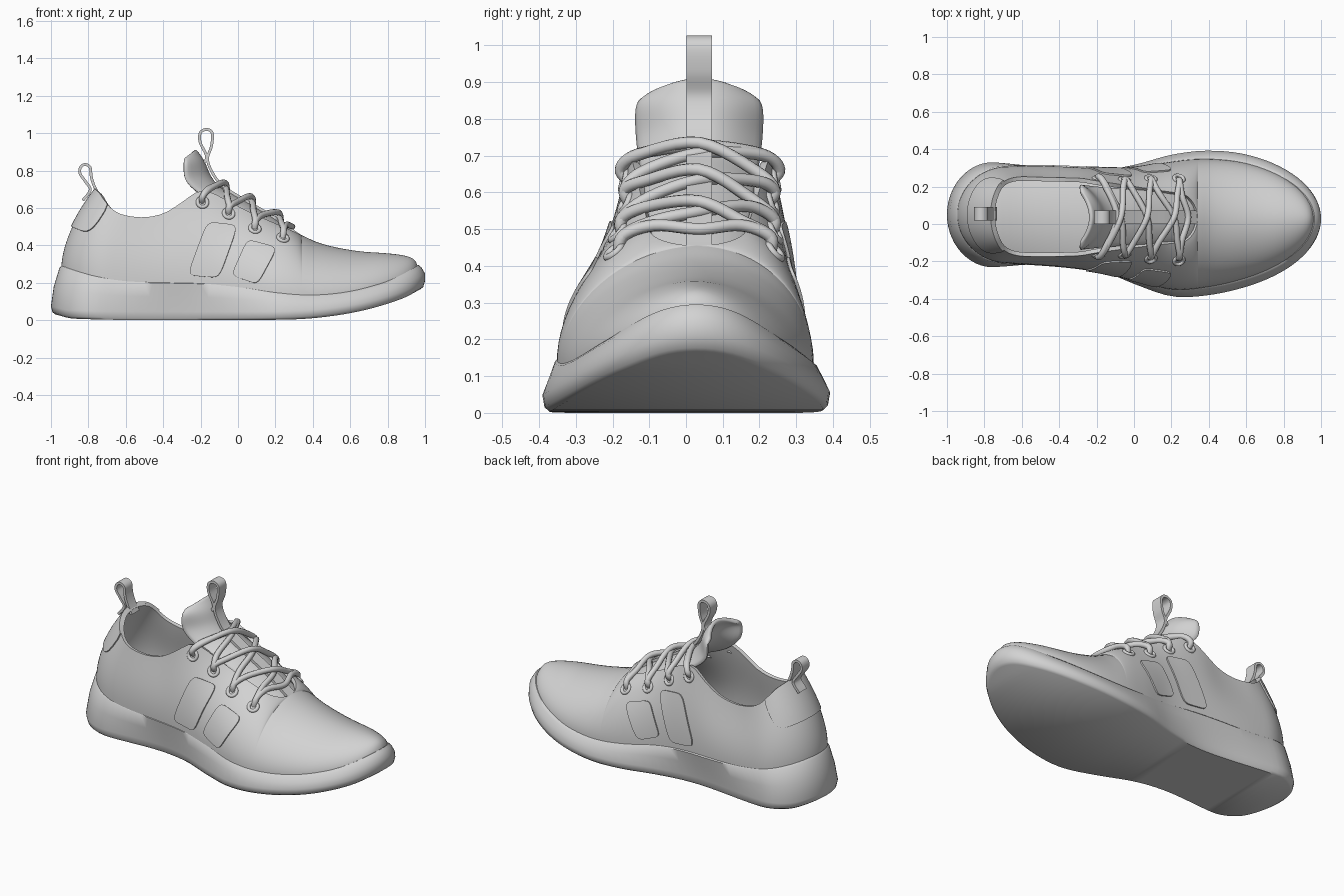
import bpy, bmesh, math
from mathutils import Vector

if "Cube" in bpy.data.objects:
    bpy.data.objects.remove(bpy.data.objects["Cube"])

GREY = bpy.data.materials.new("light_grey")
GREY.diffuse_color = (0.65, 0.65, 0.65, 1)
GREY.use_nodes = True
GREY.node_tree.nodes["Principled BSDF"].inputs["Base Color"].default_value = GREY.diffuse_color


def interp(tab, x):
    """Smooth interpolation through (x, value) pairs."""
    if x <= tab[0][0]:
        return tab[0][1]
    if x >= tab[-1][0]:
        return tab[-1][1]
    n = len(tab) - 1
    i = max(k for k in range(n) if tab[k][0] <= x)

    def slope(k):
        a, b = tab[max(k - 1, 0)], tab[min(k + 1, n)]
        return (b[1] - a[1]) / (b[0] - a[0])
    d = tab[i + 1][0] - tab[i][0]
    t = (x - tab[i][0]) / d
    return (tab[i][1] * (2*t**3 - 3*t*t + 1) + slope(i) * (d * (t**3 - 2*t*t + t))
            + tab[i + 1][1] * (3*t*t - 2*t**3) + slope(i + 1) * (d * (t**3 - t*t)))


def path(pts, n):
    tab = [(i, Vector(p)) for i, p in enumerate(pts)]
    return [interp(tab, i * (len(pts) - 1) / n) for i in range(n + 1)]


def cap(d, r):
    """Rounded end: 0 at the tip, 1 beyond distance r."""
    d = min(max(d, 0) / r, 1)
    return math.sqrt(max(0, 1 - (1 - d) ** 2))


def spaced(a, b, n):
    return [a + (b - a) * (1 - math.cos(math.pi * i / n)) / 2 for i in range(n + 1)]


def finish(ob, angle=50):
    bpy.ops.object.select_all(action='DESELECT')
    ob.select_set(True)
    bpy.context.view_layer.objects.active = ob
    bpy.ops.object.convert(target='MESH')
    bm = bmesh.new()
    bm.from_mesh(ob.data)
    bmesh.ops.recalc_face_normals(bm, faces=bm.faces)
    bm.to_mesh(ob.data)
    bm.free()
    ob.data.materials.clear()
    ob.data.materials.append(GREY)
    bpy.ops.object.shade_smooth_by_angle(angle=math.radians(angle))


def sheet(name, grids, thick=0, offset=0, closed=False, subsurf=0):
    """Join point grids (rows, flip) into one mesh, optionally thickened."""
    bm = bmesh.new()
    for rows, flip in grids:
        vs = [[bm.verts.new(p) for p in row] for row in rows]
        m = len(rows[0])
        for i in range(len(rows) - 1):
            for j in range(m if closed else m - 1):
                k = (j + 1) % m
                f = [vs[i][j], vs[i][k], vs[i + 1][k], vs[i + 1][j]]
                bm.faces.new(f[::-1] if flip else f)
    bmesh.ops.remove_doubles(bm, verts=bm.verts, dist=0.0003)
    me = bpy.data.meshes.new(name)
    bm.to_mesh(me)
    bm.free()
    ob = bpy.data.objects.new(name, me)
    bpy.context.collection.objects.link(ob)
    if thick:
        mod = ob.modifiers.new("thickness", 'SOLIDIFY')
        mod.thickness, mod.offset = thick, offset
    if subsurf:
        ob.modifiers.new("round", 'SUBSURF').levels = subsurf
    finish(ob)


# Shape tables along the length of the shoe
Z_BOT = [(-1, .03), (-.9, .008), (-.3, 0), (.3, .004), (.5, .02), (.7, .055), (.9, .115), (1, .165)]
Z_TOP = [(-1, .29), (-.9, .262), (-.8, .24), (-.6, .215), (-.2, .205), (0, .185), (.2, .155),
         (.4, .14), (.6, .155), (.8, .2), (.9, .24), (1, .295)]
W_FLARE = [(-1, .28), (-.75, .28), (-.4, .25), (-.2, .262), (0, .318), (.2, .378), (.4, .39), (1, .39)]
W_TOP = [(-1, .245), (-.6, .265), (-.2, .28), (0, .305), (.2, .345), (.4, .352), (1, .352)]
Y_MID = [(-1, .05), (-.6, .048), (-.4, .04), (-.2, .022), (0, -.002), (.2, -.008), (.4, .006), (.6, .018), (1, .028)]
Y_RIM = [(-1, .05), (-.5, .038), (-.1, .038), (.34, .03), (.6, .02), (1, .028)]
RIM_Z = [(-.945, .70), (-.88, .675), (-.8, .63), (-.74, .595), (-.66, .565), (-.52, .55), (-.4, .57),
         (-.3, .63), (-.22, .685), (-.15, .685), (-.05, .635), (.09, .565), (.24, .50), (.34, .455),
         (.42, .418), (.52, .39), (.66, .367), (.8, .357), (.89, .345), (.935, .329), (.955, .305), (.965, .27)]
RIM_W = [(-.945, .215), (-.3, .208), (-.2, .192), (-.1, .178), (.1, .15), (.34, .12)]
CROWN_W = [(-.2, .192), (-.1, .178), (.1, .14), (.34, .06), (.6, 0)]
DROP = [(-.945, .35), (-.2, .35), (.1, .18), (.3, .03), (.45, 0)]

# Sole: lofted rings with a flared side wall and a raised toe
rows = []
ENDS = [(-.975, .975), (-.992, .99), (-1, 1), (-.985, 1), (-.955, .98), (-.945, .965)]
for r in spaced(-1, 1, 56):
    u, c = (r + 1) / 2, cap(r + 1, .25) * cap(1 - r, .7)
    wf, wt = interp(W_FLARE, r) * c, interp(W_TOP, r) * c
    zb, zt, y = interp(Z_BOT, r), interp(Z_TOP, r), interp(Y_MID, r)
    lv = [(wf * .95, zb), (wf * .985, zb + .012), (wf, zb + .045), ((wf + wt) / 2, (zb + zt + .04) / 2),
          (wt * 1.005, zt - .012), (wt * .96, zt)]
    pts = [(a + (b - a) * u, w, z) for (a, b), (w, z) in zip(ENDS, lv)]
    rows.append([Vector((x, y + w, z)) for x, w, z in pts] + [Vector((x, y - w, z)) for x, w, z in pts[::-1]])
sheet("sole", [(rows, False)], closed=True)


def rim_w(s):
    return interp(RIM_W, s) * cap(s + .945, .34) * cap(.34 - s, .09)


def surf(s, t, sg):
    """Point on the upper: s along the length, t from sole to rim, sg = side."""
    w = (interp(W_TOP, s) - .004) * cap(s + .945, .25) * cap(.965 - s, .7)
    r, z0, z1, d = rim_w(s), interp(Z_TOP, s) - .02, interp(RIM_Z, s), interp(DROP, s)
    z1 = max(z0, z1)
    h, ya, yb = z1 - z0, interp(Y_MID, s), interp(Y_RIM, s)
    crown = r if s < -.2 else interp(CROWN_W, s)
    P = [(ya + sg * w, z0), (ya + sg * w * 1.02, z0 + (.4 + .12 * (1 - d / .35)) * h),
         (yb + sg * (crown + .48 * (w - crown)), z1 - d * h), (yb + sg * r, z1)]
    B = [(1 - t)**3, 3*t*(1 - t)**2, 3*t*t*(1 - t), t**3]
    y, z = (sum(b * p[k] for b, p in zip(B, P)) for k in (0, 1))
    lean = .185 * max(0, (-.45 - s) / .495) * (max(0, z - .27) / .43) ** 1.8
    return Vector((s + lean, y, z))


def surf_at(x, z, sg):
    lo, hi = 0, 1
    for _ in range(24):
        t = (lo + hi) / 2
        lo, hi = (t, hi) if surf(x, t, sg).z < z else (lo, t)
    return surf(x, lo, sg)


def normal_at(x, z, sg):
    p = surf_at(x, z, sg)
    return ((surf_at(x, z + .01, sg) - p).cross(surf_at(x + .01, z, sg) - p) * sg).normalized()


# Upper: two walls meeting at the heel and closing over the toe
stations = spaced(-.945, .34, 52) + spaced(.34, .965, 30)[1:]
sheet("upper", [([[surf(s, j / 18, sg) for j in range(19)] for s in stations], sg < 0) for sg in (1, -1)],
      thick=.022, offset=-1)

# Heel tab: raised patch wrapping the back of the collar
grids = []
for sg in (1, -1):
    rows = []
    for i in range(17):
        k = (i / 16) ** 1.6
        t0 = .53 + .38 * k ** 5
        rows.append([surf(-.945 + .165 * k, t0 + (1 - t0) * j / 8, sg) for j in range(9)])
    grids.append((rows, sg < 0))
sheet("heel_tab", grids, thick=.016)

# Side panels: rounded slanted patches on both sides
PANELS = [[(-.27, .24), (-.10, .225), (.0, .505), (-.165, .525)], [(-.035, .24), (.105, .19), (.21, .385), (.05, .43)]]
for n, q in enumerate(PANELS):
    for sg, side in ((1, "back"), (-1, "front")):
        rows = []
        for i in range(15):
            row = []
            for j in range(15):
                a, b = i / 7 - 1, j / 7 - 1
                f = max(abs(a), abs(b)) / max((abs(a)**6 + abs(b)**6) ** (1 / 6), 1e-6)
                a, b = (a * f + 1) / 2, (b * f + 1) / 2
                x, z = (((1-a)*q[0][k] + a*q[1][k]) * (1-b) + ((1-a)*q[3][k] + a*q[2][k]) * b for k in (0, 1))
                row.append(surf_at(x, z, sg))
            rows.append(row)
        sheet("side_panel_%s_%d" % (side, n + 1), [(rows, sg < 0)], thick=.016)

# Tongue: spine x, z, half width, edge setback x, edge drop z
TONGUE = [(.33, .43, .11, 0, -.03), (.2, .525, .13, 0, -.05), (.1, .585, .14, 0, -.05), (0, .645, .15, -.02, -.05),
          (-.1, .7, .16, -.08, -.04), (-.155, .765, .17, -.125, -.02), (-.19, .845, .17, -.1, -.01),
          (-.235, .908, .135, -.055, -.05)]
tab = [[(i, r[k]) for i, r in enumerate(TONGUE)] for k in range(5)]
rows = []
for i in range(29):
    x, z, w, dx, dz = (interp(c, i / 4) for c in tab)
    rows.append([Vector((x + dx * v * v, .036 + w * v, z + dz * v * v)) for v in [j / 6 - 1 for j in range(13)]])
sheet("tongue", [(rows, False)], thick=.026, subsurf=1)


# Ribbons: tongue strip with pull loop, and heel pull loop
def ribbon(name, pts, y, n):
    line = path(pts, n)
    sheet(name, [([[Vector((p.x, y + o, p.y)) for o in (-.035, 0, .035)] for p in line], False)], thick=.015)


ribbon("tongue_pull_loop", [(-.19, .83), (-.168, .875), (-.202, .95), (-.202, 1.0), (-.17, 1.02), (-.138, 1.0),
                            (-.142, .93), (-.163, .86), (-.135, .785), (-.085, .72), (0, .663), (.1, .605),
                            (.2, .546), (.335, .447)], .036, 90)
ribbon("heel_pull_loop", [(-.83, .64), (-.79, .695), (-.815, .74), (-.845, .785), (-.84, .82), (-.815, .832),
                          (-.79, .815), (-.785, .77), (-.77, .72), (-.74, .66)], .055, 60)

# Eyelets on both sides
EYES = [(-.19, .63), (-.05, .57), (.09, .49), (.24, .44)]
for sg, side in ((1, "back"), (-1, "front")):
    for i, (x, z) in enumerate(EYES):
        bpy.ops.mesh.primitive_torus_add(location=surf_at(x, z, sg), major_radius=.026, minor_radius=.01,
                                         major_segments=24, minor_segments=10,
                                         rotation=normal_at(x, z, sg).to_track_quat('Z', 'Y').to_euler())
        ob = bpy.context.object
        ob.name = "eyelet_%s_%d" % (side, i + 1)
        finish(ob, 80)

# Laces: straight bars at both ends and crossed strands between rows
SPINE = [(-.2, .82), (-.1, .715), (0, .66), (.1, .605), (.2, .545), (.35, .45)]


def lace(name, a, b, lift):
    mx = max((EYES[a][0] + EYES[b][0]) / 2 + .05, -.09)
    ends = []
    for i, sg in ((a, 1), (b, -1)):
        x, z = EYES[i]
        n = normal_at(x, z, sg)
        xq = x + .35 * (mx - x)
        ends.append([surf_at(x, z, sg) - n * .02, surf_at(x, z + .028, sg) + n * .018,
                     Vector((xq, interp(Y_RIM, xq) + sg * rim_w(xq) * .9, interp(RIM_Z, xq) + .018))])
    mid = Vector((mx, .036, interp(SPINE, mx) + lift))
    cu = bpy.data.curves.new(name, 'CURVE')
    cu.dimensions, cu.bevel_depth, cu.bevel_resolution, cu.use_fill_caps = '3D', .0165, 3, True
    pts = path(ends[0] + [mid] + ends[1][::-1], 36)
    sp = cu.splines.new('POLY')
    sp.points.add(len(pts) - 1)
    for p, v in zip(sp.points, pts):
        p.co = (*v, 1)
    ob = bpy.data.objects.new(name, cu)
    bpy.context.collection.objects.link(ob)
    finish(ob, 60)


lace("lace_bar_bottom", 3, 3, .012)
lace("lace_bar_top", 0, 0, .02)
for i in range(3):
    lace("lace_cross_a_%d" % (i + 1), i, i + 1, .012)
    lace("lace_cross_b_%d" % (i + 1), i + 1, i, .04)
